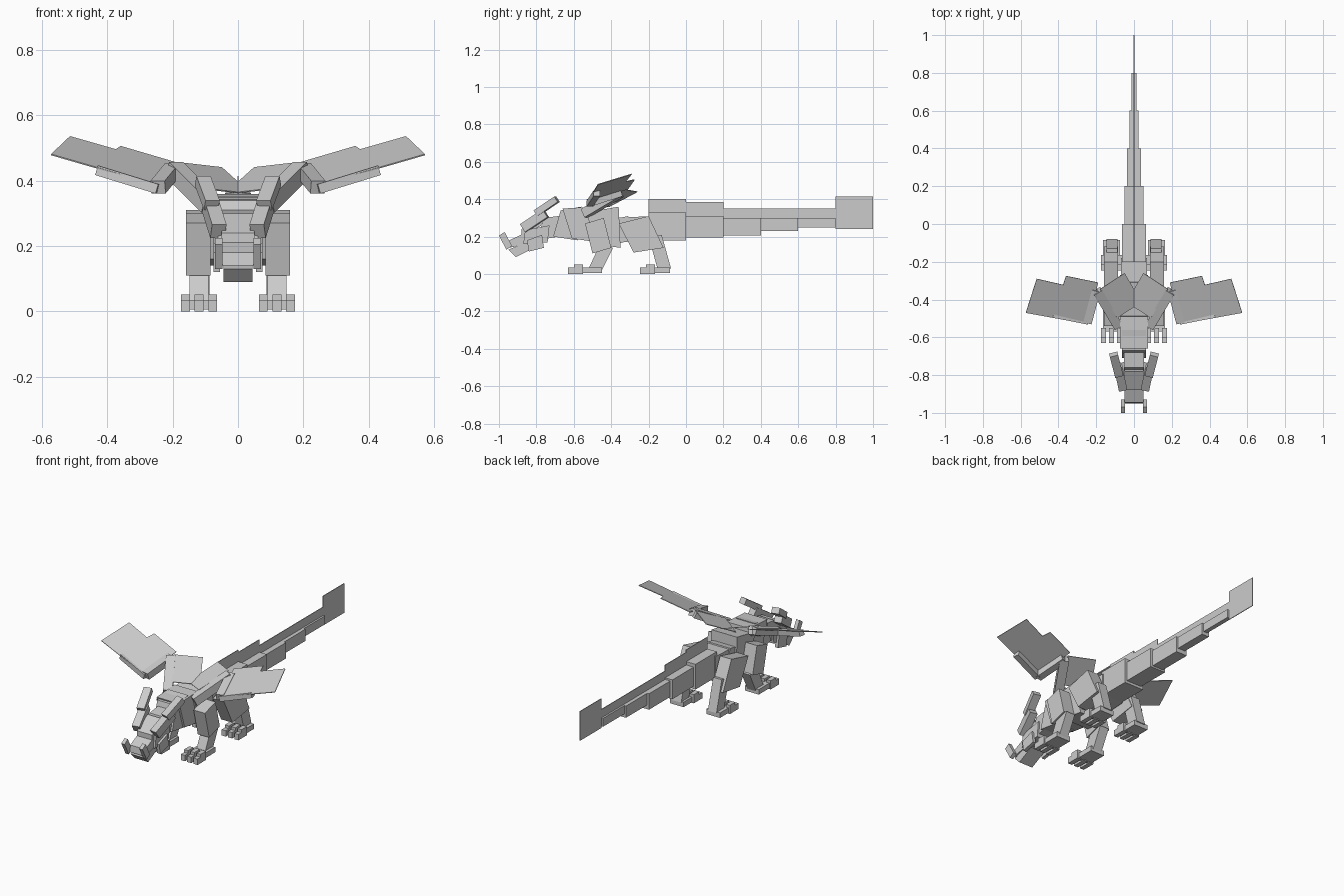
import bpy, bmesh
from mathutils import Vector

grey = bpy.data.materials.new("plain grey")
grey.diffuse_color = (0.6, 0.6, 0.6, 1)


def build(name, near, far, side=1):
    """Solid between two matching outlines, mirrored in x when side is -1."""
    bm = bmesh.new()
    a = [bm.verts.new((p[0] * side, p[1], p[2])) for p in near]
    b = [bm.verts.new((p[0] * side, p[1], p[2])) for p in far]
    bm.faces.new(a)
    bm.faces.new(b)
    for i in range(len(a)):
        j = (i + 1) % len(a)
        bm.faces.new((a[i], a[j], b[j], b[i]))
    bmesh.ops.recalc_face_normals(bm, faces=bm.faces)
    mesh = bpy.data.meshes.new(name)
    bm.to_mesh(mesh)
    bm.free()
    mesh.materials.append(grey)
    ob = bpy.data.objects.new(name, mesh)
    bpy.context.collection.objects.link(ob)


def slab(name, x0, x1, profile, side=1):
    """Side profile of (y, z) points extruded across x."""
    build(name, [(x0, y, z) for y, z in profile],
          [(x1, y, z) for y, z in profile], side)


def block(name, x0, x1, y0, y1, z0, z1, side=1):
    slab(name, x0, x1, [(y0, z0), (y1, z0), (y1, z1), (y0, z1)], side)


def beam(name, p, q, w, h, side=1, up=(0, 0, 1)):
    """Square-ended bar from p to q."""
    p, q = Vector(p), Vector(q)
    d = (q - p).normalized()
    u = d.cross(Vector(up)).normalized()
    v = u.cross(d)
    ring = [u * w / 2 * i + v * h / 2 * j for i, j in ((-1, -1), (1, -1), (1, 1), (-1, 1))]
    build(name, [p + r for r in ring], [q + r for r in ring], side)


def plate(name, points, t, side=1):
    pts = [Vector(p) for p in points]
    n = (pts[1] - pts[0]).cross(pts[2] - pts[0]).normalized() * t / 2
    build(name, [p + n for p in pts], [p - n for p in pts], side)


# Tail: shrinking blocks, each with a thin crest, and an end blade
tail = [(0.063, 0.18, 0.33, 0.40), (0.05, 0.195, 0.31, 0.385), (0.036, 0.205, 0.30, 0.35),
        (0.024, 0.23, 0.30, 0.35), (0.013, 0.25, 0.30, 0.35)]
for i, (w, z0, z1, crest) in enumerate(tail):
    y = -0.2 + 0.2 * i
    block(f"tail_{i + 1}", -w, w, y, y + 0.2, z0, z1)
    block(f"tail_crest_{i + 1}", -0.002, 0.002, y, y + 0.2, z1, crest)
block("tail_blade", -0.002, 0.002, 0.8, 1.0, 0.24, 0.415)

# Trunk and neck: tilted overlapping blocks
slab("hips", -0.07, 0.07, [(-0.36, 0.17), (-0.18, 0.18), (-0.18, 0.31), (-0.38, 0.30)])
slab("belly", -0.075, 0.075, [(-0.40, 0.15), (-0.27, 0.19), (-0.31, 0.31), (-0.45, 0.28)])
slab("ribcage", -0.085, 0.085, [(-0.49, 0.16), (-0.35, 0.14), (-0.36, 0.36), (-0.53, 0.33)])
slab("chest", -0.075, 0.075, [(-0.61, 0.19), (-0.47, 0.17), (-0.49, 0.36), (-0.66, 0.35)])
slab("neck_base", -0.063, 0.063, [(-0.71, 0.20), (-0.58, 0.18), (-0.56, 0.36), (-0.67, 0.34)])
slab("neck_top", -0.052, 0.052, [(-0.80, 0.18), (-0.68, 0.20), (-0.68, 0.31), (-0.76, 0.30)])

# Head, snout and jaw
slab("skull", -0.062, 0.062, [(-0.87, 0.16), (-0.74, 0.17), (-0.73, 0.26), (-0.86, 0.235)])
slab("brow", -0.05, 0.05, [(-0.88, 0.21), (-0.77, 0.26), (-0.78, 0.30), (-0.88, 0.24)])
slab("snout", -0.05, 0.05, [(-0.95, 0.14), (-0.85, 0.16), (-0.85, 0.225), (-0.945, 0.18)])
slab("jaw", -0.045, 0.045, [(-0.95, 0.13), (-0.91, 0.09), (-0.81, 0.14), (-0.84, 0.175)])

for s, tag in ((1, "right"), (-1, "left")):
    # Snout tusk, cheek and two-part horn
    slab(f"tusk_{tag}", 0.048, 0.07,
         [(-0.96, 0.13), (-0.93, 0.15), (-0.97, 0.225), (-1.0, 0.205)], s)
    slab(f"cheek_{tag}", 0.055, 0.075,
         [(-0.84, 0.12), (-0.76, 0.14), (-0.77, 0.21), (-0.85, 0.18)], s)
    beam(f"horn_base_{tag}", (0.06, -0.87, 0.245), (0.085, -0.75, 0.325), 0.045, 0.05, s)
    beam(f"horn_tip_{tag}", (0.08, -0.80, 0.325), (0.108, -0.69, 0.40), 0.045, 0.035, s)

    # Front leg
    slab(f"front_thigh_{tag}", 0.085, 0.16,
         [(-0.50, 0.11), (-0.40, 0.14), (-0.44, 0.30), (-0.54, 0.27)], s)
    slab(f"front_shin_{tag}", 0.09, 0.148,
         [(-0.52, 0.03), (-0.45, 0.02), (-0.39, 0.14), (-0.46, 0.16)], s)
    # Hind leg
    slab(f"hind_thigh_{tag}", 0.085, 0.16,
         [(-0.28, 0.115), (-0.12, 0.14), (-0.20, 0.31), (-0.36, 0.27)], s)
    slab(f"hind_shin_{tag}", 0.088, 0.145,
         [(-0.15, 0.02), (-0.08, 0.03), (-0.13, 0.21), (-0.20, 0.20)], s)
    # Feet with three toes and raised knuckles
    for part, heel, toe in (("front", -0.45, -0.63), ("hind", -0.085, -0.245)):
        block(f"{part}_foot_{tag}", 0.075, 0.165, toe + 0.06, heel, 0.005, 0.035, s)
        for i in range(3):
            x = 0.064 + 0.0415 * i
            block(f"{part}_toe_{i + 1}_{tag}", x, x + 0.027, toe, toe + 0.08, 0, 0.035, s)
            block(f"{part}_knuckle_{i + 1}_{tag}", x, x + 0.027,
                  toe + 0.03, toe + 0.08, 0.02, 0.052, s)

    # Wing: inner membrane with arm bone, outer membrane with finger bone
    plate(f"inner_membrane_{tag}", [(0.18, -0.345, 0.455), (0.05, -0.26, 0.44),
                                    (-0.04, -0.413, 0.359), (0.09, -0.498, 0.374)], 0.004, s)
    beam(f"wing_arm_{tag}", (0.085, -0.54, 0.325), (0.195, -0.355, 0.435), 0.05, 0.05, s)
    plate(f"outer_membrane_{tag}", [(0.245, -0.53, 0.385), (0.573, -0.47, 0.48),
                                    (0.515, -0.29, 0.535), (0.375, -0.322, 0.495),
                                    (0.36, -0.275, 0.505), (0.19, -0.31, 0.455)], 0.004, s)
    beam(f"wing_finger_{tag}", (0.245, -0.515, 0.375), (0.43, -0.477, 0.432), 0.035, 0.03, s)
    beam(f"wing_forearm_{tag}", (0.20, -0.35, 0.435), (0.245, -0.52, 0.38), 0.045, 0.04, s)
